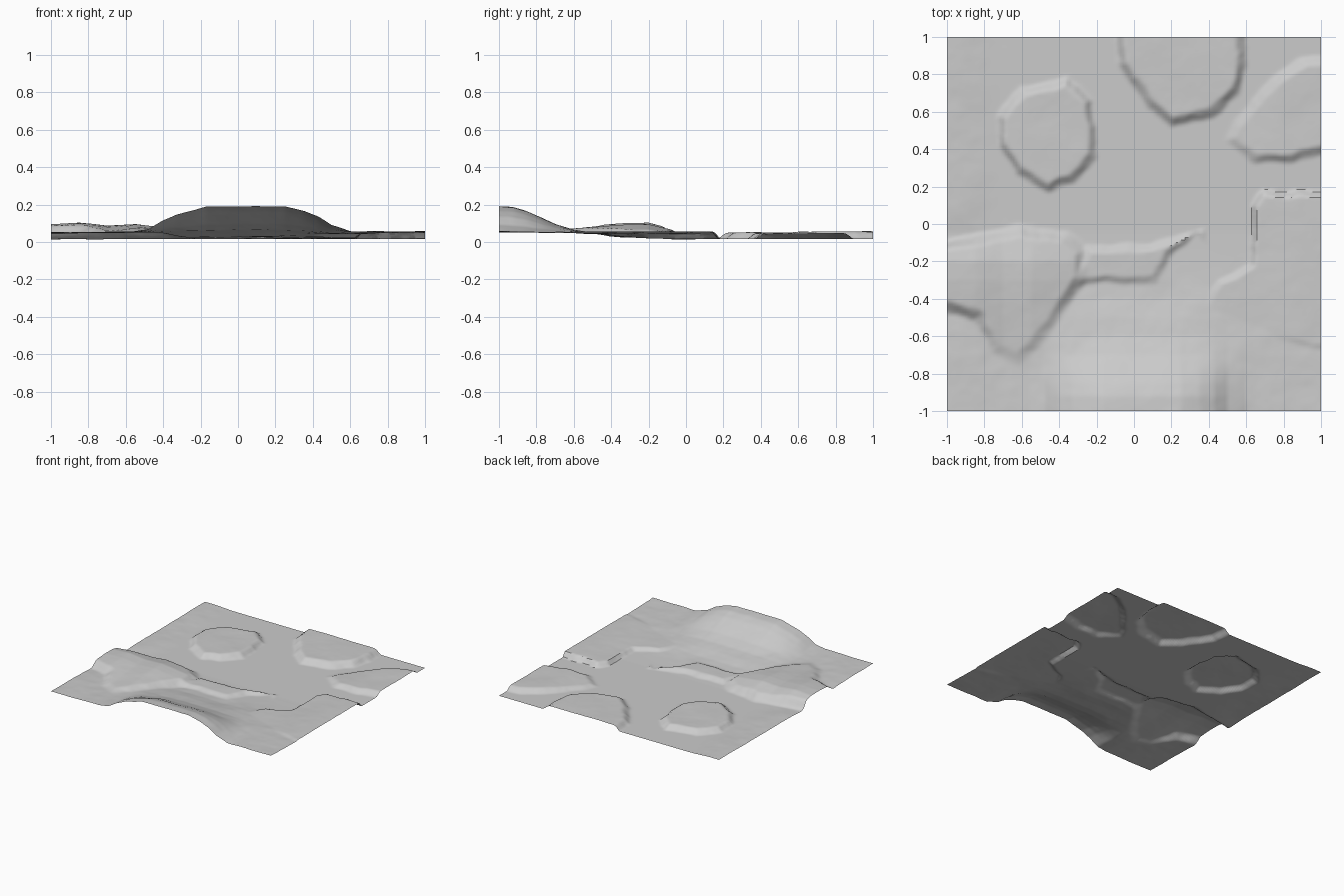
import bpy, bmesh
from mathutils import Vector, noise

if "Cube" in bpy.data.objects:
    bpy.data.objects.remove(bpy.data.objects["Cube"])

N = 140  # grid cells per side


def smooth(t):
    t = max(0.0, min(1.0, t))
    return t * t * (3 - 2 * t)


def curve(points, v):
    """Smoothly interpolated height profile."""
    if v <= points[0][0]:
        return points[0][1]
    for (a, p), (b, q) in zip(points, points[1:]):
        if v <= b:
            return p + (q - p) * (v - a) / (b - a)
    return points[-1][1]


def inside_distance(poly, x, y):
    """Signed distance to a polygon outline, positive inside."""
    p, best, inside = Vector((x, y)), 9.0, False
    for i, a in enumerate(poly):
        a, b = Vector(a), Vector(poly[i - 1])
        d = b - a
        t = max(0, min(1, (p - a).dot(d) / d.length_squared))
        best = min(best, (a + d * t - p).length)
        if (a.y > y) != (b.y > y) and x < d.x * (y - a.y) / d.y + a.x:
            inside = not inside
    return best if inside else -best


def rough(x, y, scale, seed):
    return noise.fractal(Vector((x * scale, y * scale, seed)), 1.0, 2.0, 4)


# front hill cross profiles: height along x, fade along y
HILL_X = [(-.56, 0), (-.48, .012), (-.4, .06), (-.33, .09), (-.17, .13), (.25, .132),
          (.35, .11), (.43, .08), (.5, .035), (.6, .003), (.65, 0)]
HILL_Y = [(-1, 1), (-.92, .97), (-.85, .82), (-.78, .6), (-.7, .34), (-.6, .15), (-.4, 0)]
SOUTH = [(-1, .056), (-.7, .05), (-.5, .04), (-.33, .026), (-.15, .018), (-.05, .015)]
LEFT_X = [(-1, .094), (-.85, .102), (-.7, .088), (-.55, .095), (-.3, .065)]
LEFT_Y = [(-.75, .65), (-.5, .85), (-.3, 1), (-.2, 1), (-.1, .75), (0, .5)]

# raised areas: outline, cliff width, height function
AREAS = [
    # round mesa at back left
    ([(-.46, .18), (-.62, .28), (-.72, .42), (-.73, .58), (-.6, .72), (-.36, .78),
      (-.23, .66), (-.2, .36), (-.33, .23)], .06, lambda x, y: .05),
    # mesa at the back edge
    ([(-.08, .85), (.08, .63), (.2, .53), (.42, .58), (.56, .7), (.6, .85),
      (.58, 1.2), (-.1, 1.2)], .07, lambda x, y: .055),
    # mesa at back right
    ([(.5, .45), (.55, .56), (.75, .78), (.9, .88), (1.2, .9), (1.2, .43),
      (.85, .34), (.65, .33)], .06, lambda x, y: .03 + .016 * smooth((x - .5) / .3)),
    # right bank
    ([(.63, -.22), (.63, .1), (.69, .17), (1.2, .17), (1.2, -.7), (.35, -.55), (.45, -.3)],
     .04, lambda x, y: .043 + .012 * smooth((x - .6) / .3)),
    # shelf in the middle
    ([(-.35, -.31), (.12, -.31), (.19, -.17), (.34, -.04), (.4, -.12), (.37, -.03),
      (.1, -.11), (-.25, -.12)], .05, lambda x, y: .042),
    # left ridge
    ([(-1.2, -.42), (-.85, -.51), (-.75, -.68), (-.62, -.75), (-.48, -.62), (-.36, -.44),
      (-.26, -.3), (-.26, -.14), (-.36, -.05), (-.6, -.02), (-1.2, -.13)],
     .08, lambda x, y: curve(LEFT_X, x) * curve(LEFT_Y, y)),
]


def height(x, y):
    h = curve(SOUTH, y)
    # basin stays flat, land south and west is bumpy
    bumpy = max(smooth((-.1 - y) / .3), smooth((-x - .65) / .25))
    h += .006 * bumpy * rough(x, y, 3, 1.7)
    h += .008 * smooth((-x - .7) / .25) * smooth((y + .1) / .2)
    h += curve(HILL_X, x) * curve(HILL_Y, y)
    for poly, width, top in AREAS:
        d = inside_distance(poly, x, y) + .012 * rough(x, y, 9, 4.2)
        m = smooth(d / width + .25)
        if m > 0:
            t = top(x, y) + .003 * rough(x, y, 4, 8.1)
            h += max(0, t - h) * m
    return max(.01, h)


# terrain sheet
bm = bmesh.new()
bmesh.ops.create_grid(bm, x_segments=N, y_segments=N, size=1)
for v in bm.verts:
    v.co.z = height(v.co.x, v.co.y)
mesh = bpy.data.meshes.new("terrain")
bm.to_mesh(mesh)
bm.free()
terrain = bpy.data.objects.new("terrain", mesh)
bpy.context.collection.objects.link(terrain)
bpy.context.view_layer.objects.active = terrain
terrain.select_set(True)
bpy.ops.object.shade_smooth_by_angle(angle=0.6)
